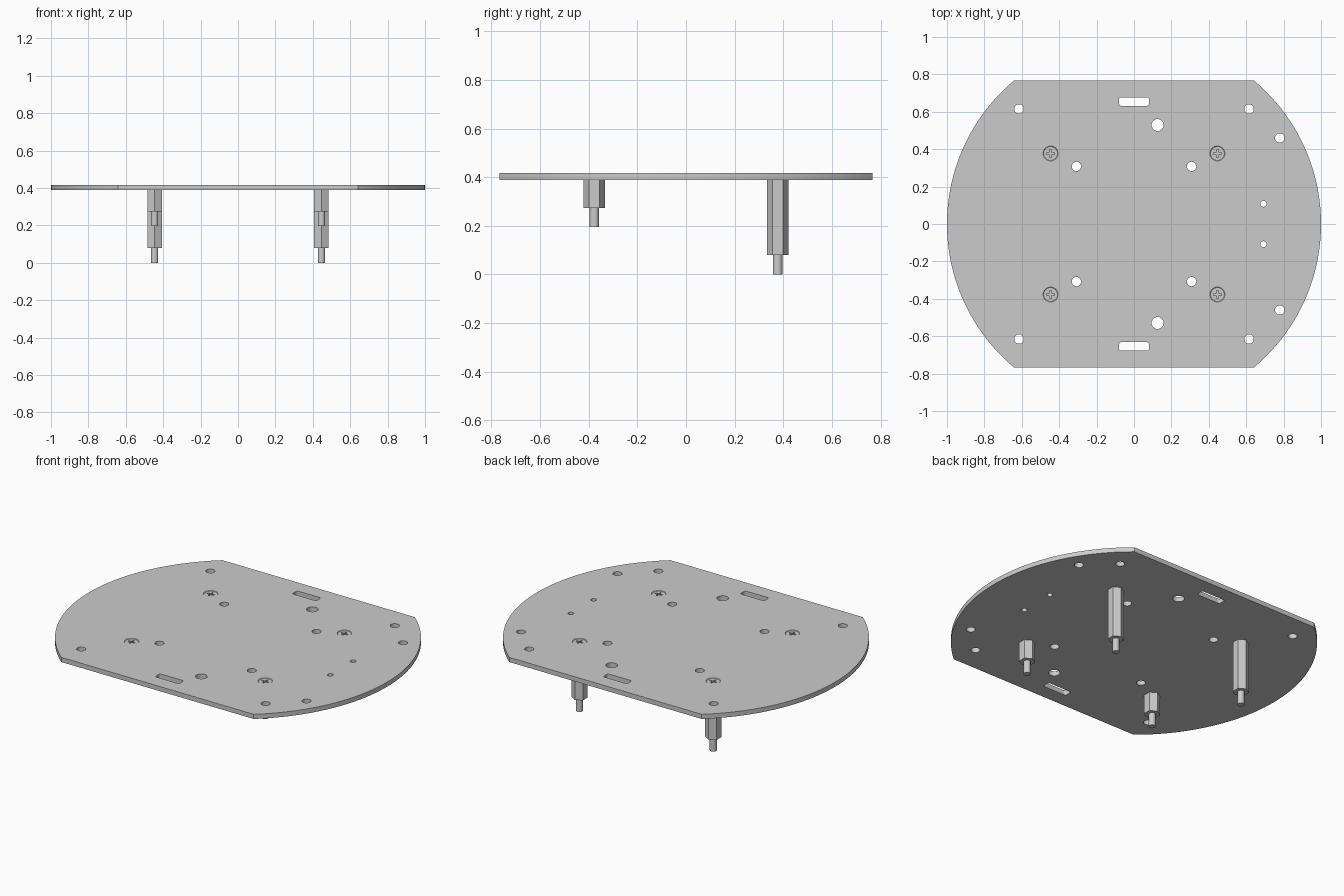
import bpy, bmesh
from math import pi, cos, sin, asin

if "Cube" in bpy.data.objects:
    bpy.data.objects.remove(bpy.data.objects["Cube"])

BOT, TOP = 0.389, 0.417      # plate faces
SX, SY = 0.446, 0.377        # standoff positions
HALF = 0.767                 # half width at the straight edges


def circle(x, y, r, n=32, start=0.0):
    return [(x + r * cos(start + 2 * pi * i / n), y + r * sin(start + 2 * pi * i / n)) for i in range(n)]


def add_loft(bm, rings):
    """Closed solid through rings of (outline points, z), bottom to top."""
    loops = [[bm.verts.new((x, y, z)) for x, y in pts] for pts, z in rings]
    for a, b in zip(loops, loops[1:]):
        n = len(a)
        for i in range(n):
            j = (i + 1) % n
            bm.faces.new((a[i], a[j], b[j], b[i]))
    bm.faces.new(loops[0][::-1])
    bm.faces.new(loops[-1])


def finish(bm, name):
    mesh = bpy.data.meshes.new(name)
    bm.to_mesh(mesh)
    bm.free()
    ob = bpy.data.objects.new(name, mesh)
    bpy.context.collection.objects.link(ob)
    return ob


def select(ob):
    bpy.ops.object.select_all(action='DESELECT')
    ob.select_set(True)
    bpy.context.view_layer.objects.active = ob


def smooth(ob):
    select(ob)
    bpy.ops.object.shade_smooth_by_angle(angle=pi / 6)


def cut(ob, cutter):
    cutter.hide_render = True
    mod = ob.modifiers.new("cut", 'BOOLEAN')
    mod.operation, mod.solver, mod.object = 'DIFFERENCE', 'EXACT', cutter
    select(ob)
    bpy.ops.object.modifier_apply(modifier=mod.name)
    bpy.data.objects.remove(cutter)


# Plate: disc with two straight sides
a = asin(HALF)
N = 48
arc = [(cos(-a + 2 * a * i / N), sin(-a + 2 * a * i / N)) for i in range(N + 1)]
outline = arc + [(-x, -y) for x, y in arc]
bm = bmesh.new()
add_loft(bm, [(outline, BOT), (outline, TOP)])
plate = finish(bm, "base_plate")

# Holes, mirrored front to back: x, y, radius
holes = [(-0.615, 0.615, 0.025), (0.615, 0.615, 0.025), (0.779, 0.46, 0.025),
         (-0.308, 0.308, 0.025), (0.308, 0.308, 0.025),
         (0.126, 0.529, 0.032), (0.692, 0.108, 0.016)]
bm = bmesh.new()
for s in (1, -1):
    for x, y, r in holes:
        pts = circle(x, s * y, r)
        add_loft(bm, [(pts, BOT - 0.05), (pts, TOP + 0.05)])
    # Slot with rounded corners
    slot = []
    for k, (cx, cy) in enumerate([(1, 1), (-1, 1), (-1, -1), (1, -1)]):
        for i in range(7):
            t = k * pi / 2 + i * pi / 12
            slot.append((cx * 0.068 + 0.012 * cos(t), s * 0.654 + cy * 0.011 + 0.012 * sin(t)))
    add_loft(bm, [(slot, BOT - 0.05), (slot, TOP + 0.05)])
    # Countersinks
    for x in (SX, -SX):
        add_loft(bm, [(circle(x, s * SY, 0.021), BOT - 0.05), (circle(x, s * SY, 0.021), TOP - 0.019),
                      (circle(x, s * SY, 0.040), TOP), (circle(x, s * SY, 0.040), TOP + 0.05)])
cut(plate, finish(bm, "hole_cutter"))
smooth(plate)

# Standoffs: long at the back, short at the front, each with a countersunk screw
for side, x in (("left", -SX), ("right", SX)):
    for end, y, hex_z, pin_z in (("back", SY, 0.08, 0.0), ("front", -SY, 0.273, 0.196)):
        bm = bmesh.new()
        body = circle(x, y, 0.0445, 6, pi / 2)
        add_loft(bm, [(body, hex_z), (body, BOT)])
        finish(bm, f"{end}_{side}_standoff")

        bm = bmesh.new()
        pin = circle(x, y, 0.0195)
        add_loft(bm, [(pin, pin_z), (pin, hex_z)])
        smooth(finish(bm, f"{end}_{side}_stud"))

        bm = bmesh.new()
        add_loft(bm, [(circle(x, y, 0.019), BOT), (circle(x, y, 0.019), TOP - 0.021),
                      (circle(x, y, 0.037), TOP - 0.003)])
        screw = finish(bm, f"{end}_{side}_screw")
        # Cross recess in the screw head
        w, l = 0.0045, 0.022
        cross = [(l, -w), (l, w), (w, w), (w, l), (-w, l), (-w, w),
                 (-l, w), (-l, -w), (-w, -w), (-w, -l), (w, -l), (w, -w)]
        cross = [(x + u, y + v) for u, v in cross]
        bm = bmesh.new()
        add_loft(bm, [(cross, TOP - 0.015), (cross, TOP + 0.02)])
        cut(screw, finish(bm, "cross_cutter"))
        smooth(screw)
